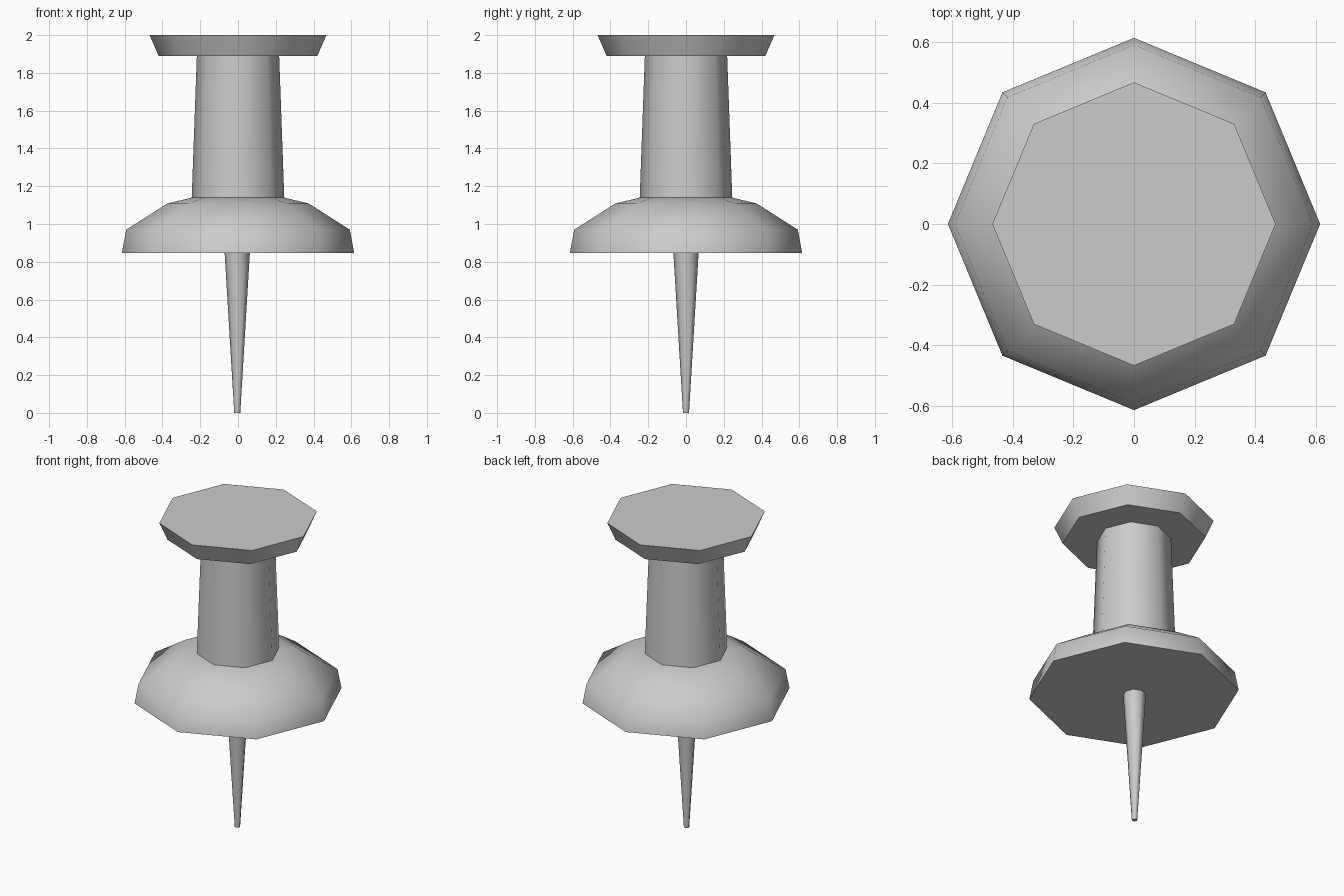
import bpy, bmesh, math

old = bpy.data.objects.get("Cube")
if old:
    bpy.data.objects.remove(old, do_unlink=True)

SIDES = 8

# Single plain grey for the whole pin
grey = bpy.data.materials.new("plain grey")
grey.use_nodes = True
colour = (0.6, 0.6, 0.6, 1)
grey.diffuse_color = colour
grey.node_tree.nodes["Principled BSDF"].inputs["Base Color"].default_value = colour


def lathe(name, profile, x=0.0):
    """Closed octagonal solid from (radius, height) pairs, listed bottom to top."""
    bm = bmesh.new()
    rings = []
    for r, z in profile:
        angles = [math.tau * i / SIDES for i in range(SIDES)]
        rings.append([bm.verts.new((r * math.cos(a), r * math.sin(a), z)) for a in angles])
    for low, high in zip(rings, rings[1:]):
        for i in range(SIDES):
            j = (i + 1) % SIDES
            bm.faces.new((low[i], low[j], high[j], high[i]))
    bm.faces.new(rings[0][::-1])
    bm.faces.new(rings[-1])
    mesh = bpy.data.meshes.new(name)
    bm.to_mesh(mesh)
    bm.free()
    mesh.materials.append(grey)
    obj = bpy.data.objects.new(name, mesh)
    obj.location.x = x
    bpy.context.collection.objects.link(obj)
    bpy.ops.object.select_all(action="DESELECT")
    obj.select_set(True)
    bpy.context.view_layer.objects.active = obj
    bpy.ops.object.shade_smooth_by_angle(angle=math.radians(50))
    return obj


# Needle, domed collar, tapered grip and flared cap
lathe("needle", [(0.016, 0), (0.067, 0.85)], x=-0.004)
lathe("collar", [(0.615, 0.847), (0.592, 0.97), (0.375, 1.108), (0.245, 1.14)])
lathe("grip", [(0.245, 1.14), (0.218, 1.89)])
lathe("cap", [(0.42, 1.89), (0.468, 2.0)])
